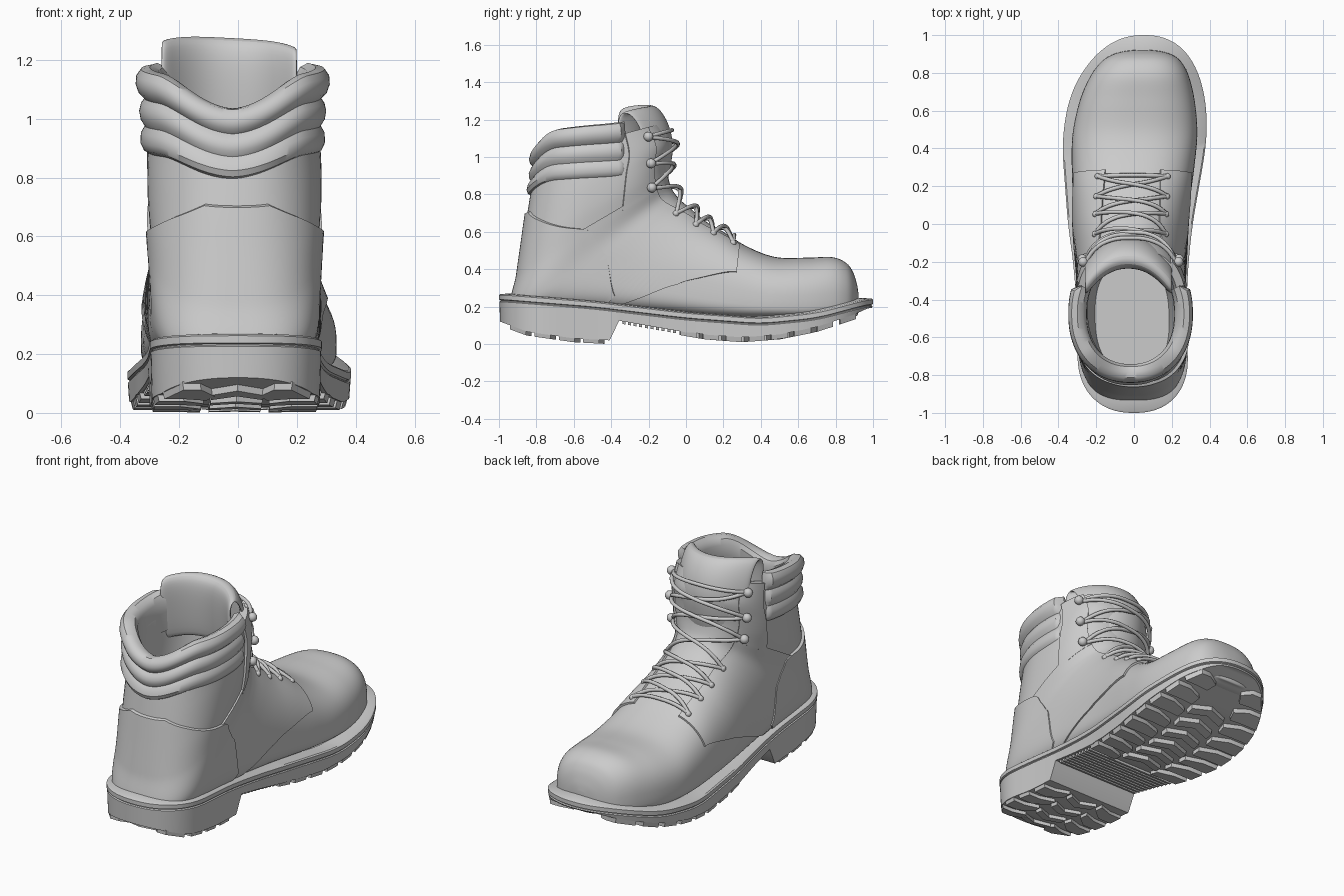
import bpy, bmesh, math
from math import sin, cos, pi
from mathutils import Vector

if "Cube" in bpy.data.objects:
    bpy.data.objects.remove(bpy.data.objects["Cube"])


def lin(tb, v):
    if v <= tb[0][0]:
        return tb[0][1]
    for (a, p), (b, q) in zip(tb, tb[1:]):
        if v <= b:
            return p + (q - p) * (v - a) / (b - a)
    return tb[-1][1]


def soft(tb, v, r=0.08):
    return sum(lin(tb, v + r * k / 4) for k in range(-4, 5)) / 9


def bend(y):
    return soft([(-1, 0), (-.5, -.012), (0, -.02), (.4, 0), (.7, .02), (1, .055)], y)


def mesh_from(name, grids, closed=False, caps=(False, False)):
    """Skin one or more grids of points; closed joins each row into a ring."""
    bm = bmesh.new()
    for rows in grids:
        vs = [[bm.verts.new(p) for p in r] for r in rows]
        n = len(rows[0])
        for a, b in zip(vs, vs[1:]):
            for j in range(n if closed else n - 1):
                k = (j + 1) % n
                bm.faces.new((a[j], a[k], b[k], b[j]))
        for on, r in zip(caps, (vs[0], vs[-1])):
            if on:
                for j in range(n // 2):      # quads between mirrored ring points
                    q = [r[j], r[j + 1], r[(n - j - 1) % n], r[(n - j) % n]]
                    q = list(dict.fromkeys(q))
                    if len(q) > 2:
                        bm.faces.new(q)
    bmesh.ops.recalc_face_normals(bm, faces=bm.faces)
    me = bpy.data.meshes.new(name)
    bm.to_mesh(me)
    bm.free()
    ob = bpy.data.objects.new(name, me)
    bpy.context.collection.objects.link(ob)
    return ob


# Upper: fan of sections from toe to shaft top
# front y,z / back y,z / half width / centre fraction / squareness of back half
SECT = [
    (.922, .27, .922, .17, .03, .5, 2.5), (.914, .32, .914, .15, .10, .4, 3),
    (.893, .385, .893, .15, .165, .35, 4), (.855, .435, .855, .14, .215, .33, 4),
    (.78, .465, .78, .14, .262, .3, 4), (.65, .462, .65, .13, .305, .3, 4),
    (.48, .465, .48, .13, .33, .3, 4), (.33, .52, .3, .13, .325, .3, 4),
    (.2, .60, .1, .14, .31, .3, 4), (.1, .66, -.15, .16, .295, .33, 4),
    (.03, .72, -.45, .18, .28, .38, 4), (-.03, .77, -.75, .19, .275, .42, 4),
    (-.07, .82, -.92, .2, .275, .45, 3), (-.09, .87, -.895, .38, .285, .48, 2.6),
    (-.1, .93, -.87, .55, .295, .5, 2.4), (-.095, 1.0, -.845, .72, .295, .5, 2.3),
    (-.085, 1.08, -.82, .87, .287, .5, 2.3), (-.13, 1.18, -.79, 1.0, .28, .5, 2.3)]
TOP = len(SECT) - 1


def section(s):
    i = min(max(int(s), 0), TOP - 1)
    f = s - i
    r = [SECT[min(max(i + k, 0), TOP)] for k in (-1, 0, 1, 2)]
    return [.5 * (2 * b + (d - a) * f + (2 * a - 5 * b + 4 * d - e) * f * f
                  + (3 * b - a - 3 * d + e) * f ** 3) for a, b, d, e in zip(*r)]


def P(s, t, off=0.0):
    """Point on the upper: s runs toe to shaft top, t is 0 at front and pi at back."""
    fy, fz, by, bz, w, c, n = section(s)
    F, B = Vector((0, fy, fz)), Vector((0, by, bz))
    C = B.lerp(F, c)
    n = 2.5 if cos(t) >= 0 else n
    D = (F if cos(t) >= 0 else B) - C
    p = C + D * (1 + off / D.length) * abs(cos(t)) ** (2 / n)
    p.x = math.copysign((w + off) * abs(sin(t)) ** (2 / n), sin(t)) + bend(p.y)
    return p


def angle(s, u):
    """Angle t at which a section is at fraction u (1 front, -1 back)."""
    n = 2.5 if u >= 0 else section(s)[6]
    return math.acos(math.copysign(min(abs(u), 1) ** (n / 2), u))


ring = [2 * pi * j / 72 for j in range(72)]
ring = [t if t <= pi else t - 2 * pi for t in ring]
rows = [[P(TOP * i / 100, t) for t in ring] for i in range(101)]
rows += [[P(s, t, -o) for t in ring] for s, o in ((17, .03), (16.5, .05), (15, .055), (13.5, .06))]
rows.append([Vector((p.x * .85, -.5 + (p.y + .5) * .85, .28)) for p in rows[-1]])
mesh_from("boot_upper", [rows], True, (True, True))


# Leather overlays: raised patches of the upper on both sides
def patch(name, s0, s1, ua, ub, off, ns=48, nt=24):
    grids = []
    for sg in (1, -1):
        g = []
        for i in range(-1, ns + 2):
            s = s0 + (s1 - s0) * min(max(i, 0), ns) / ns
            a, b = angle(s, soft(ua, s, .3)), angle(s, soft(ub, s, .3))
            g.append([P(s, sg * (a + (b - a) * min(max(j, 0), nt) / nt),
                        off if 0 <= i <= ns and 0 <= j <= nt else -.004)
                      for j in range(-1, nt + 2)])
        grids.append(g)
    return mesh_from(name, grids)


THROAT = [(7.3, .945), (10.5, .90), (13.3, .82), (17, .76)]
patch("quarter_panel", 7.3, 13.2, THROAT,
      [(7.3, .47), (8, .29), (9, 0), (9.5, -.6), (10, -1), (14, -1)], .010)
patch("hook_facing", 12.9, 17, THROAT, [(12, .40), (17, .40)], .011)
patch("heel_counter", 10, 14.9, [(9.6, -.9), (10, -.62), (10.5, -.12), (11, .09), (12, .17), (13, 0),
                                 (14, -.55), (14.9, -1)], [(10, -1), (15, -1)], .016)

# Padded collar: three rolls around the back, turned over into the lining
ROLLS = [(-.01, -.03), (.008, .01), (.020, .10), (.018, .22), (.005, .30), (.019, .38), (.024, .48),
         (.018, .57), (.006, .63), (.026, .70), (.036, .80), (.034, .90), (.018, .98), (-.012, 1.0),
         (-.042, .95), (-.060, .84), (-.064, .6), (-.06, .2)]
rows = []
for i in range(-46, 47):
    th = math.radians(116) * i / 46
    a = abs(math.degrees(th))
    k = min(a / 55, 1)
    k = k * k * (3 - 2 * k)
    zb, zt = .80 + .06 * k + .04 * a / 116, 1.035 + .085 * k + .07 * a / 116
    end = min(1, (46 - abs(i)) / 3)
    r = []
    for o, h in ROLLS:
        o = o if o < 0 else o * end - .012 * (1 - end)
        ay = .362 - .042 * max(h, 0) + o
        x = math.copysign(abs(sin(th)) ** .9, th) * (.294 + o)
        y = -.475 - math.copysign(abs(cos(th)) ** .9, cos(th)) * ay
        r.append((x - .018, y, zb + (zt - zb) * h))
    rows.append(r)
mesh_from("padded_collar", [rows])

# Tongue rising above the collar and folding back inside
path = [(-.11, .85), (-.085, .98), (-.075, 1.07), (-.095, 1.16), (-.13, 1.23), (-.17, 1.27),
        (-.21, 1.265), (-.228, 1.22), (-.225, 1.1), (-.20, .9)]
rows = [[(-.03 + .23 * u / 6, y - .14 * abs(u / 6) ** 2.2, z - .012 * u / 6 - .02 * (u / 6) ** 4)
         for u in range(-6, 7)] for y, z in path]
tongue = mesh_from("tongue", [rows])
m = tongue.modifiers.new("thick", 'SOLIDIFY')
m.thickness, m.offset = .02, 0
m = tongue.modifiers.new("soft", 'SUBSURF')
m.levels = m.render_levels = 2

# Sole
WIDE = [(-1, .29), (-.7, .292), (-.4, .292), (-.2, .305), (0, .33), (.4, .38), (.7, .375), (1, .36)]
SOLE_TOP = [(-1, .27), (-.5, .23), (0, .17), (.4, .14), (.7, .17), (1, .25)]
SOLE_BOT = [(-1, .10), (-.85, .045), (-.6, .01), (-.41, 0), (-.36, .105), (-.1, .06), (.1, .025),
            (.3, .01), (.5, .025), (.7, .065), (.9, .13), (1, .175)]


def half(y):
    e = 1
    for d in ((1 - y) / .55, (1 + y) / .3):
        e *= max(1 - (1 - min(max(d, 0), 1)) ** 2.3, 0) ** (1 / 2.3)
    return soft(WIDE, y) * e


def base(y):
    return min(lin(SOLE_BOT, y) + (.02 if y < 0 else .026), soft(SOLE_TOP, y) - .05)


ys = sorted([-cos(pi * i / 90) for i in range(91)] + [-.412, -.36])


def sole_ring(inset, zf):
    right = [((half(y) - inset if half(y) > 2 * inset else half(y) * .5), y) for y in ys]
    pts = right + [(-x, y) for x, y in right[-2:0:-1]]
    return [(x + bend(y), y * (1 - inset), zf(y)) for x, y in pts]


def down(d):
    return lambda y: soft(SOLE_TOP, y) - d


mesh_from("sole", [[sole_ring(.006, base), sole_ring(.002, down(.042)), sole_ring(.008, down(.038)),
                    sole_ring(.008, down(.034)), sole_ring(0, down(.030)), sole_ring(0, down(.006)),
                    sole_ring(.008, down(0)), sole_ring(.09, down(-.003))]], True, (True, False))

# Tread: every lug is a footprint polygon dropped from the sole base
lugs = bmesh.new()


def lug(poly, lift=0):
    lo = [lugs.verts.new((x * .975 + bend(y), y, lin(SOLE_BOT, y) + lift)) for x, y in poly]
    hi = [lugs.verts.new((x + bend(y), y, base(y) + .008)) for x, y in poly]
    n = len(poly)
    lugs.faces.new(lo)
    lugs.faces.new(hi)
    for j in range(n):
        lugs.faces.new((lo[j], lo[(j + 1) % n], hi[(j + 1) % n], hi[j]))


def edge_lugs(y0, count, step, slant):
    for i in range(count):
        y = y0 + step * i
        for sg in (1, -1):
            a, b = half(y) - .008, half(y + .085) - .008
            lug([(sg * a, y), (sg * b, y + .085), (sg * b * .72, y + .085),
                 (sg * b * .42, y + .085 + slant), (sg * a * .42, y + .03 + slant), (sg * a * .68, y)])


edge_lugs(-.03, 8, .122, -.035)
edge_lugs(-.94, 4, .13, .03)
for i in range(6):          # centre chevrons under the forefoot
    y = .02 + .12 * i
    lug([(-.12, y), (0, y + .04), (.12, y), (.12, y + .05), (0, y + .09), (-.12, y + .05)])
for i in range(4):          # centre chevrons under the heel
    y = -.93 + .13 * i
    lug([(-.09, y + .04), (0, y), (.09, y + .04), (.09, y + .09), (0, y + .05), (-.09, y + .09)])
for i in range(10):         # fine ribs under the arch
    y = -.34 + .03 * i
    w = half(y) - .015
    lug([(-w, y), (w, y), (w, y + .016), (-w, y + .016)], .006)
bmesh.ops.recalc_face_normals(lugs, faces=lugs.faces)
me = bpy.data.meshes.new("tread_lugs")
lugs.to_mesh(me)
lugs.free()
bpy.context.collection.objects.link(bpy.data.objects.new("tread_lugs", me))

# Laces, eyelets and hooks placed on the upper
HOLES = [(s, angle(s, lin(THROAT, s)) + .13) for s in (7.55, 8.4, 9.3, 10.5, 13.3, 15, 16.5)]


def lace(name, a, b, sg, lift):
    cu = bpy.data.curves.new(name, 'CURVE')
    cu.dimensions, cu.bevel_depth, cu.bevel_resolution = '3D', .011, 2
    sp = cu.splines.new('BEZIER')
    sp.bezier_points.add(6)
    for k, bp in enumerate(sp.bezier_points):
        f = k / 6
        bp.co = P(a[0] + (b[0] - a[0]) * f, sg * (a[1] - (a[1] + b[1]) * f), .012 + lift * sin(pi * f))
        bp.handle_left_type = bp.handle_right_type = 'AUTO'
    bpy.context.collection.objects.link(bpy.data.objects.new(name, cu))


lace("lace_bottom_bar", HOLES[0], HOLES[0], 1, .008)
lace("lace_top_bar", HOLES[-1], HOLES[-1], 1, .022)
for i, (a, b) in enumerate(zip(HOLES, HOLES[1:])):
    up = .010 if i > 2 else 0
    lace("lace_right", a, b, 1, .008 + up)
    lace("lace_left", a, b, -1, .020 + up)
for i, (s, t) in enumerate(HOLES):
    for sg in (1, -1):
        hook = i > 3
        bpy.ops.mesh.primitive_uv_sphere_add(segments=16, ring_count=10, radius=.026 if hook else .017,
                                             location=P(s, sg * t, .024 if hook else .008))
        bpy.context.object.name = "lace_hook" if hook else "eyelet"

# Smooth shading with crisp seams
bpy.ops.object.select_all(action='DESELECT')
for ob in bpy.context.scene.objects:
    if ob.type == 'MESH':
        ob.select_set(True)
        bpy.context.view_layer.objects.active = ob
bpy.ops.object.shade_smooth_by_angle(angle=math.radians(35))
